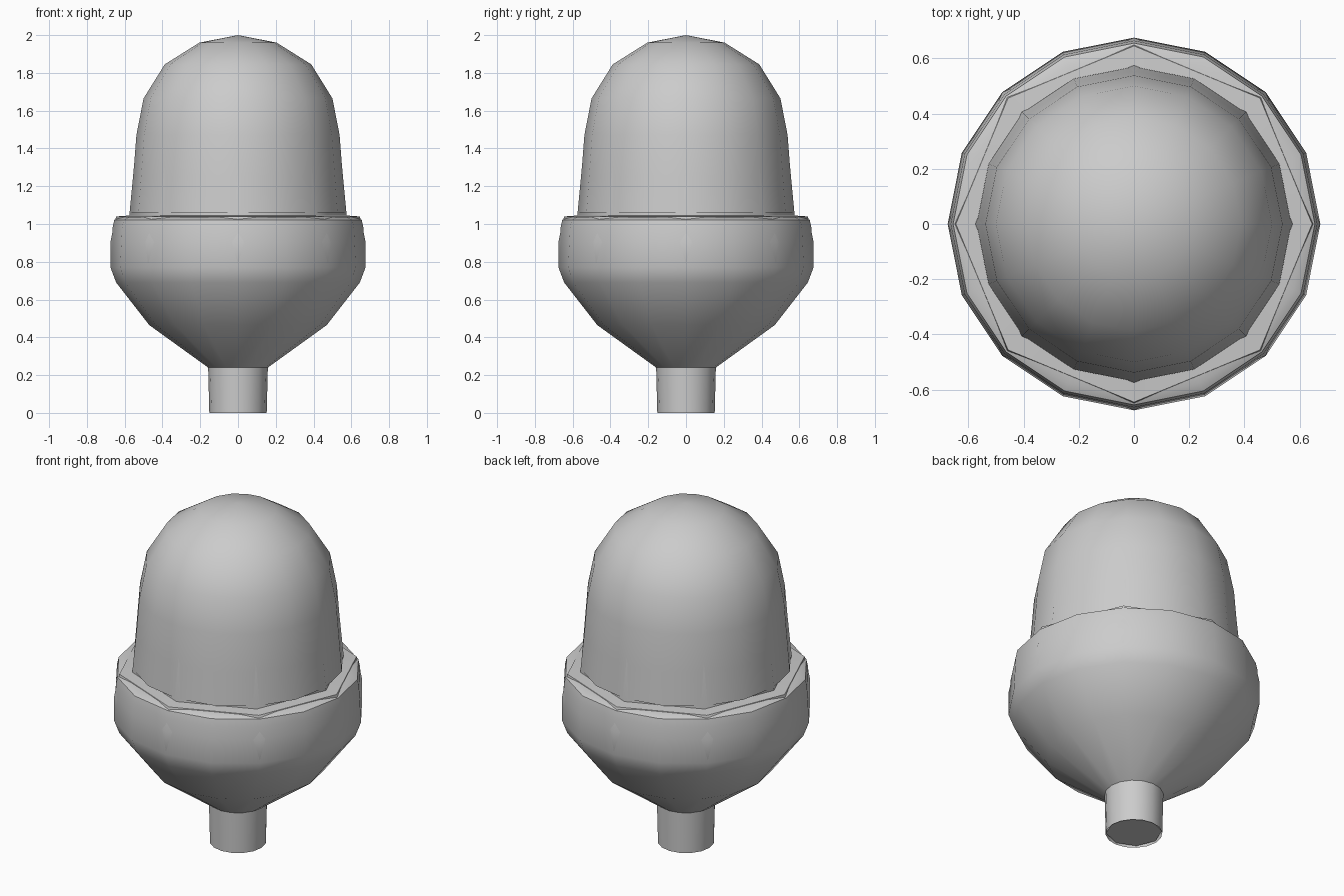
import bpy, bmesh, math

if "Cube" in bpy.data.objects:
    bpy.data.objects.remove(bpy.data.objects["Cube"])


def lathe(name, profile, sides, flip=False, angle=50):
    """Revolve (radius, z) points, listed bottom to top, around z."""
    bm = bmesh.new()
    rings = []
    for r, z in profile:
        if r == 0:
            rings.append([bm.verts.new((0, 0, z))] * sides)
        else:
            rings.append([bm.verts.new((r * math.cos(2 * math.pi * i / sides),
                                        r * math.sin(2 * math.pi * i / sides), z))
                          for i in range(sides)])
    for lo, hi in zip(rings, rings[1:]):
        for i in range(sides):
            j = (i + 1) % sides
            loop = list(dict.fromkeys((lo[i], lo[j], hi[j], hi[i])))
            bm.faces.new(loop)
    if flip:
        bmesh.ops.reverse_faces(bm, faces=bm.faces[:])
    mesh = bpy.data.meshes.new(name)
    bm.to_mesh(mesh)
    bm.free()
    ob = bpy.data.objects.new(name, mesh)
    bpy.context.collection.objects.link(ob)
    bpy.ops.object.select_all(action='DESELECT')
    ob.select_set(True)
    bpy.context.view_layer.objects.active = ob
    bpy.ops.object.shade_smooth_by_angle(angle=math.radians(angle))
    return ob


# rounded glass cover
lathe("dome", [(0.57, 1.06), (0.555, 1.25), (0.538, 1.47), (0.5, 1.665),
               (0.388, 1.845), (0.205, 1.96), (0, 2.0)], 16)

# rim that holds the dome
lathe("collar", [(0.668, 0.905), (0.664, 0.98), (0.655, 1.022),
                 (0.625, 1.036), (0.56, 1.038)], 16)

# funnel-shaped body running down into an open neck
lathe("body", [(0.152, 0), (0.158, 0.24), (0.47, 0.465), (0.645, 0.69),
               (0.675, 0.77), (0.668, 0.905)], 16)

# coarse eight-sided inner shell, facing inwards, whose corners just show
lathe("inner_shell", [(0, 0.01), (0.15, 0.01), (0.152, 0.24), (0.46, 0.475),
                      (0.63, 0.69), (0.674, 0.77), (0.675, 0.905), (0.656, 1.0),
                      (0.645, 1.04), (0.575, 1.045), (0.573, 1.07),
                      (0.537, 1.45), (0.49, 1.66), (0.375, 1.84),
                      (0.19, 1.955), (0, 1.99)], 8, flip=True)
